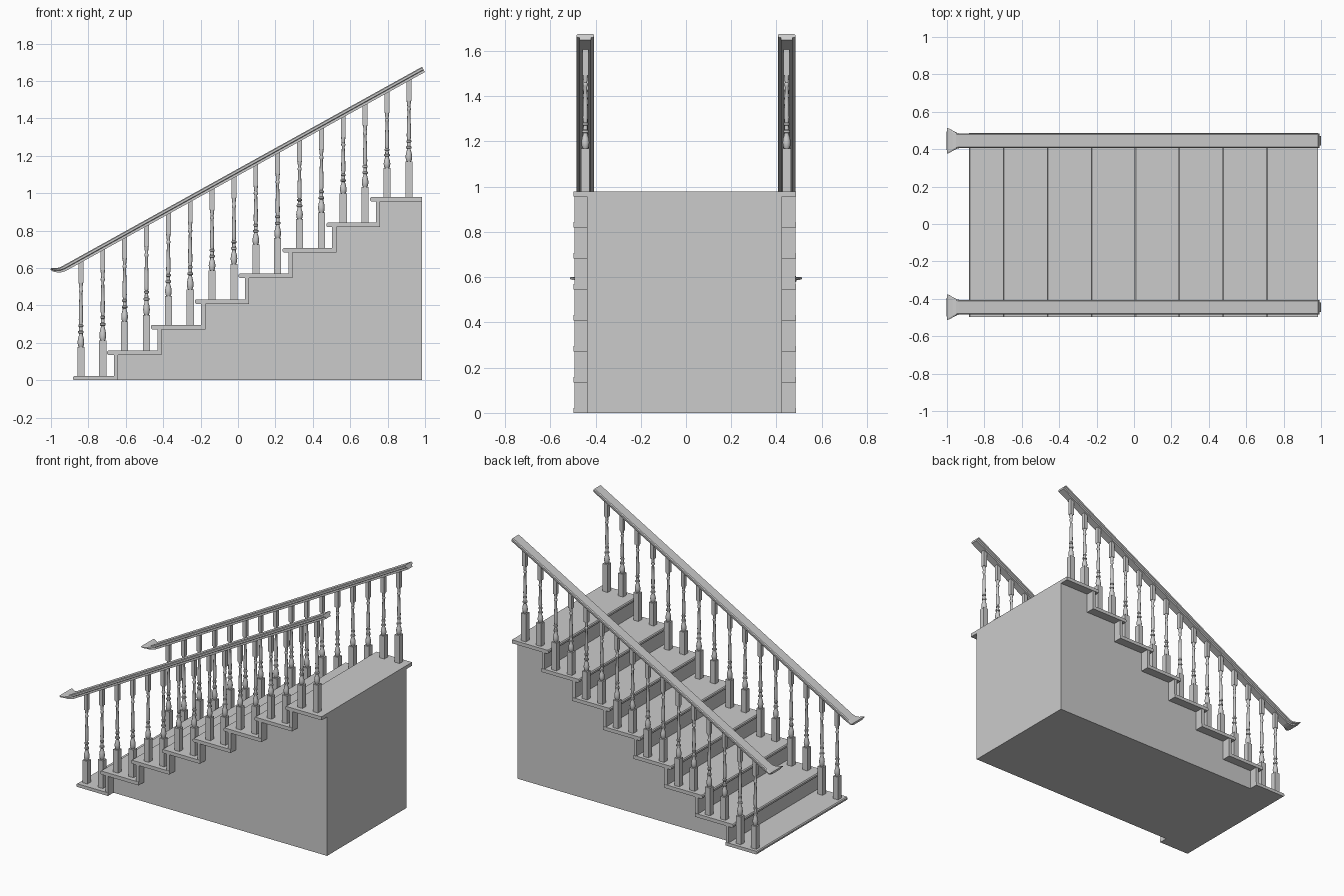
import bpy, bmesh, math
from mathutils import Vector

if "Cube" in bpy.data.objects:
    bpy.data.objects.remove(bpy.data.objects["Cube"])

Y0, Y1 = -0.497, 0.487      # tread width
RAIL_Y = 0.445
RISE, T = 0.1368, 0.024     # step height, tread thickness
N = 8


def finish(name, bm, smooth=False):
    bmesh.ops.recalc_face_normals(bm, faces=bm.faces)
    me = bpy.data.meshes.new(name)
    bm.to_mesh(me)
    bm.free()
    ob = bpy.data.objects.new(name, me)
    bpy.context.collection.objects.link(ob)
    if smooth:
        bpy.ops.object.select_all(action='DESELECT')
        ob.select_set(True)
        bpy.context.view_layer.objects.active = ob
        bpy.ops.object.shade_smooth_by_angle(angle=math.radians(35))
    return ob


def loft(bm, rings):
    """Skin a list of closed rings and cap both ends."""
    vs = [[bm.verts.new(p) for p in r] for r in rings]
    n = len(vs[0])
    for a, b in zip(vs, vs[1:]):
        for i in range(n):
            bm.faces.new((a[i], a[(i + 1) % n], b[(i + 1) % n], b[i]))
    bm.faces.new(vs[0][::-1])
    bm.faces.new(vs[-1])


def extrude_xz(name, pts, y0, y1):
    bm = bmesh.new()
    loft(bm, [[(x, y, z) for x, z in pts] for y in (y0, y1)])
    return finish(name, bm)


def tread_top(i):
    return 0.022 + RISE * i


def nose(i):
    return -0.882 if i == 0 else -0.70 + 0.2345 * (i - 1)


def back(i):
    return 0.984 if i == N - 1 else -0.642 + 0.2335 * i


# Treads with rounded noses, and risers
for i in range(N):
    x0, x1, zt = nose(i), back(i), tread_top(i)
    zb = max(0.0, zt - T)
    c = 0.006
    extrude_xz(f"tread_{i + 1}", [(x0, zb + c), (x0 + c, zb), (x1, zb), (x1, zt),
                                  (x0 + c, zt), (x0, zt - c)], Y0, Y1)
    if i:
        xr, z0 = back(i - 1), tread_top(i - 1) - T * 0.99
        z0 = max(0.0, z0)
        extrude_xz(f"riser_{i + 1}", [(xr - 0.022, z0), (xr, z0), (xr, zb), (xr - 0.022, zb)],
                   Y0 + 0.003, Y1 - 0.003)

# Solid body below the steps
outline = [(0.984, 0), (back(0), 0)]
for i in range(1, N):
    z = tread_top(i) - T
    outline += [(back(i - 1), z), (back(i), z)]
extrude_xz("stair_body", outline, -0.437, 0.425)

# Handrail: wide cap on a narrower lower moulding, flared at the bottom end
SLOPE = 0.554
TH = 0.032


def rail_top(x):
    return 0.609 + SLOPE * (x + 0.941)


SECTION = [(-0.85, 0), (0.85, 0), (1, -0.15), (1, -0.5), (0.66, -0.6),
           (0.66, -1), (-0.66, -1), (-0.66, -0.6), (-1, -0.5), (-1, -0.15)]
# x, z of top, half width, thickness
STATIONS = [(-1.0, 0.601, 0.068, 0.012), (-0.988, 0.599, 0.066, 0.018),
            (-0.97, 0.599, 0.054, 0.023), (-0.953, 0.603, 0.043, 0.028),
            (-0.935, rail_top(-0.935), 0.038, TH), (0.984, rail_top(0.984), 0.038, TH)]


def handrail(name, yc):
    rings = []
    for k, (x, z, w, th) in enumerate(STATIONS):
        a = STATIONS[max(k - 1, 0)]
        b = STATIONS[min(k + 1, len(STATIONS) - 1)]
        t = Vector((b[0] - a[0], b[1] - a[1]))
        if k == 4:
            t = Vector((1, SLOPE * 0.8))
        t.normalize()
        rings.append([(x - t.y * v * th, yc + u * w, z + t.x * v * th) for u, v in SECTION])
    bm = bmesh.new()
    loft(bm, rings)
    finish(name, bm)


# Turned middle of a baluster: (fraction of length, radius)
TURNED = [(0, .012), (.03, .016), (.08, .018), (.14, .015), (.19, .010), (.21, .010),
          (.22, .015), (.245, .015), (.255, .010), (.31, .009), (.32, .013), (.345, .013),
          (.355, .009), (.42, .0115), (.60, .0105), (.84, .0075), (.86, .011), (.885, .011),
          (.90, .008), (.96, .010), (1, .012)]


def block(bm, x, y, h, z0, z1a, z1b):
    """Square post whose top may be sloped along x."""
    c = [(-h, -h), (h, -h), (h, h), (-h, h)]
    loft(bm, [[(x + a, y + b, z0) for a, b in c],
              [(x + a, y + b, z1a if a < 0 else z1b) for a, b in c]])


def baluster(name, x, y, z0, base):
    bm = bmesh.new()
    under = TH * 0.8 * math.hypot(1, SLOPE)
    zb, zt = z0 + base, rail_top(x) - under - 0.115
    block(bm, x, y, 0.019, z0, zb, zb)
    h = 0.013
    block(bm, x, y, h, zt, rail_top(x - h) - under, rail_top(x + h) - under)
    seg = 12
    loft(bm, [[(x + r * math.cos(2 * math.pi * k / seg), y + r * math.sin(2 * math.pi * k / seg),
                zb + (zt - zb) * f) for k in range(seg)] for f, r in TURNED])
    finish(name, bm, smooth=True)


# Both sides: rail plus two balusters per tread
for side, y in (("front", -RAIL_Y), ("back", RAIL_Y)):
    handrail(f"{side}_handrail", y)
    for i in range(2 * N):
        baluster(f"{side}_baluster_{i + 1}", -0.84 + 0.1169 * i, y,
                 tread_top(i // 2), 0.19 if i % 2 else 0.155)
